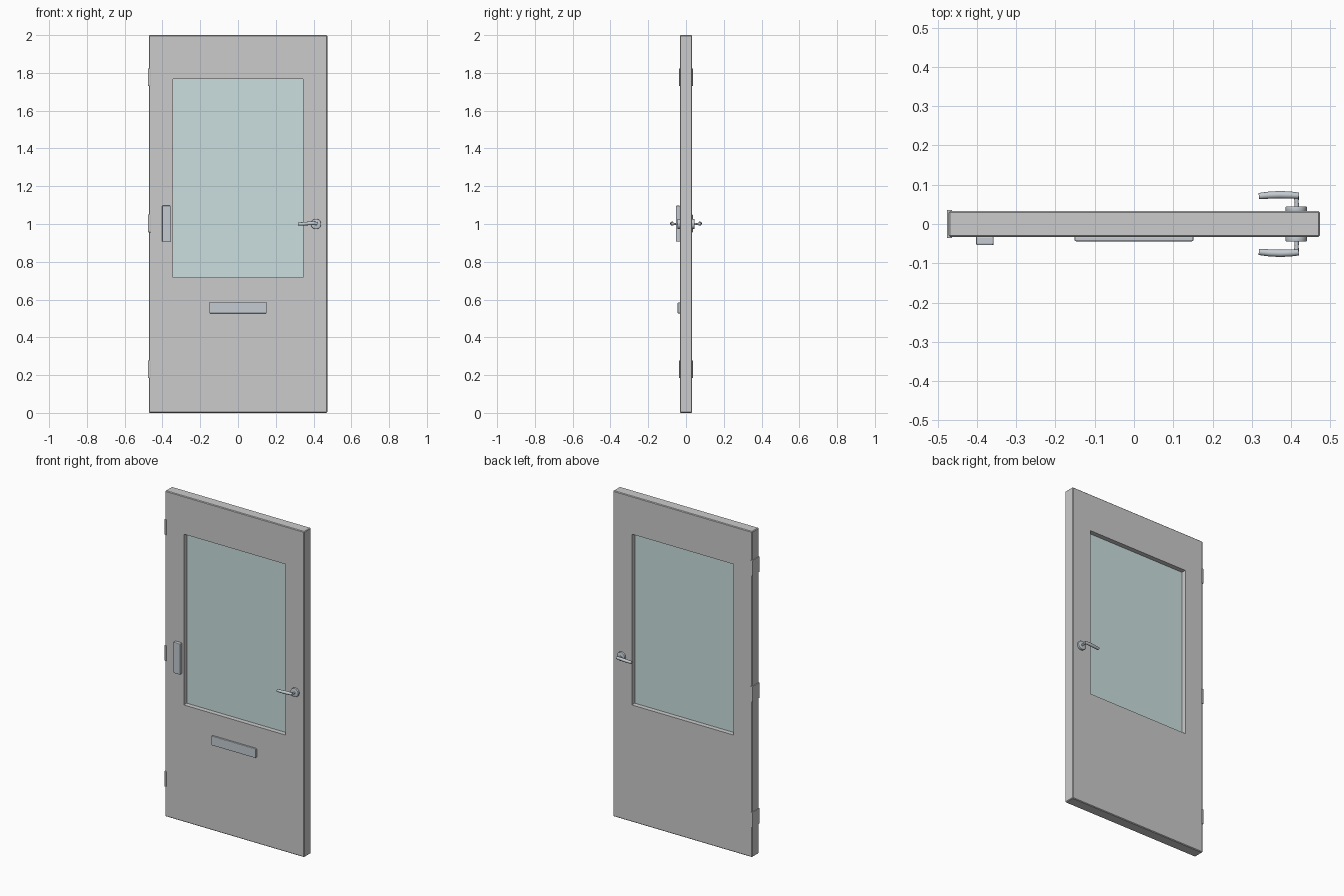
import bpy, bmesh, math

if "Cube" in bpy.data.objects:
    bpy.data.objects.remove(bpy.data.objects["Cube"])


def material(name, color):
    m = bpy.data.materials.new(name)
    m.diffuse_color = color
    m.use_nodes = True
    m.node_tree.nodes["Principled BSDF"].inputs["Base Color"].default_value = m.diffuse_color
    return m


def finish(name, bm, mat=None):
    bmesh.ops.recalc_face_normals(bm, faces=bm.faces[:])
    mesh = bpy.data.meshes.new(name)
    bm.to_mesh(mesh)
    bm.free()
    ob = bpy.data.objects.new(name, mesh)
    bpy.context.collection.objects.link(ob)
    if mat:
        mesh.materials.append(mat)
    return ob


def box(name, x, y, z, mat=None, bevel=0.0):
    bm = bmesh.new()
    bmesh.ops.create_cube(bm, size=1)
    for v in bm.verts:
        for i, (lo, hi) in enumerate((x, y, z)):
            v.co[i] = lo if v.co[i] < 0 else hi
    if bevel:
        bmesh.ops.bevel(bm, geom=bm.edges[:], offset=bevel, segments=2,
                        affect='EDGES', profile=0.5)
    return finish(name, bm, mat)


def frame(name, outer, inner, y0, y1, bevel=0.0):
    """Rectangular ring; rectangles given as x0, x1, z0, z1."""
    bm = bmesh.new()

    def ring(r, y):
        return [bm.verts.new((r[a], y, r[b])) for a, b in ((0, 2), (1, 2), (1, 3), (0, 3))]
    loops = [ring(outer, y0), ring(outer, y1), ring(inner, y1), ring(inner, y0)]
    for a, b in zip(loops, loops[1:] + loops[:1]):
        for i in range(4):
            j = (i + 1) % 4
            bm.faces.new((a[i], a[j], b[j], b[i]))
    if bevel:
        rim = set(loops[0] + loops[1])
        edges = [e for e in bm.edges if e.verts[0] in rim and e.verts[1] in rim]
        bmesh.ops.recalc_face_normals(bm, faces=bm.faces[:])
        bmesh.ops.bevel(bm, geom=edges, offset=bevel, segments=1, affect='EDGES', profile=0.5)
    return finish(name, bm)


def tube(name, points, mat):
    """Smooth round bar through (x, y, z, radius) points."""
    cu = bpy.data.curves.new(name, 'CURVE')
    cu.dimensions = '3D'
    cu.bevel_depth = 1.0
    cu.bevel_resolution = 4
    cu.use_fill_caps = True
    sp = cu.splines.new('POLY')
    sp.points.add(len(points) - 1)
    for p, (x, y, z, r) in zip(sp.points, points):
        p.co = (x, y, z, 1)
        p.radius = r
    cu.materials.append(mat)
    ob = bpy.data.objects.new(name, cu)
    bpy.context.collection.objects.link(ob)
    bpy.ops.object.select_all(action='DESELECT')
    ob.select_set(True)
    bpy.context.view_layer.objects.active = ob
    bpy.ops.object.convert(target='MESH')
    bpy.ops.object.shade_smooth_by_angle(angle=math.radians(40))


metal = material("metal", (0.55, 0.60, 0.64, 1))
glass = material("glass", (0.60, 0.74, 0.74, 1))

# Door leaf with window opening, and the pane
T = 0.033
opening = (-0.345, 0.345, 0.718, 1.767)
frame("door_leaf", (-0.472, 0.473, 0.0, 2.0), opening, -T, T, bevel=0.004)
box("window_glass", (-0.345, 0.345), (-0.004, 0.004), (0.718, 1.767), glass)

# Hinges wrapping the left edge
for n, z in enumerate((0.231, 1.003, 1.777)):
    box(f"hinge_{n + 1}", (-0.476, -0.463), (-0.036, 0.036), (z - 0.047, z + 0.047), bevel=0.002)

# Front plates
box("pull_plate", (-0.402, -0.357), (-0.054, -T + 0.002), (0.907, 1.097), metal, 0.004)
box("letter_slot", (-0.151, 0.151), (-0.044, -T + 0.002), (0.527, 0.584), metal, 0.003)

# Lever handles on both faces
for side, s in (("front", -1), ("back", 1)):
    bm = bmesh.new()
    bmesh.ops.create_cone(bm, cap_ends=True, segments=32, radius1=0.027, radius2=0.027, depth=0.014)
    caps = [e for e in bm.edges if abs(e.verts[0].co.z - e.verts[1].co.z) < 1e-6]
    bmesh.ops.bevel(bm, geom=caps, offset=0.002, segments=2, affect='EDGES', profile=0.5)
    rose = finish(f"{side}_rosette", bm, metal)
    rose.rotation_euler.x = math.pi / 2
    rose.location = (0.413, s * 0.038, 1.0)
    bpy.ops.object.select_all(action='DESELECT')
    rose.select_set(True)
    bpy.context.view_layer.objects.active = rose
    bpy.ops.object.shade_smooth_by_angle(angle=math.radians(40))
    tube(f"{side}_stem", [(0.414, s * 0.036, 1.0, 0.007), (0.414, s * 0.056, 1.0, 0.005),
                          (0.413, s * 0.074, 1.0, 0.007)], metal)
    tube(f"{side}_lever", [(0.419, s * 0.072, 1.003, 0.008), (0.400, s * 0.0735, 1.004, 0.009),
                           (0.372, s * 0.0745, 1.003, 0.0095), (0.345, s * 0.0735, 1.001, 0.009),
                           (0.318, s * 0.071, 1.0, 0.008)], metal)
